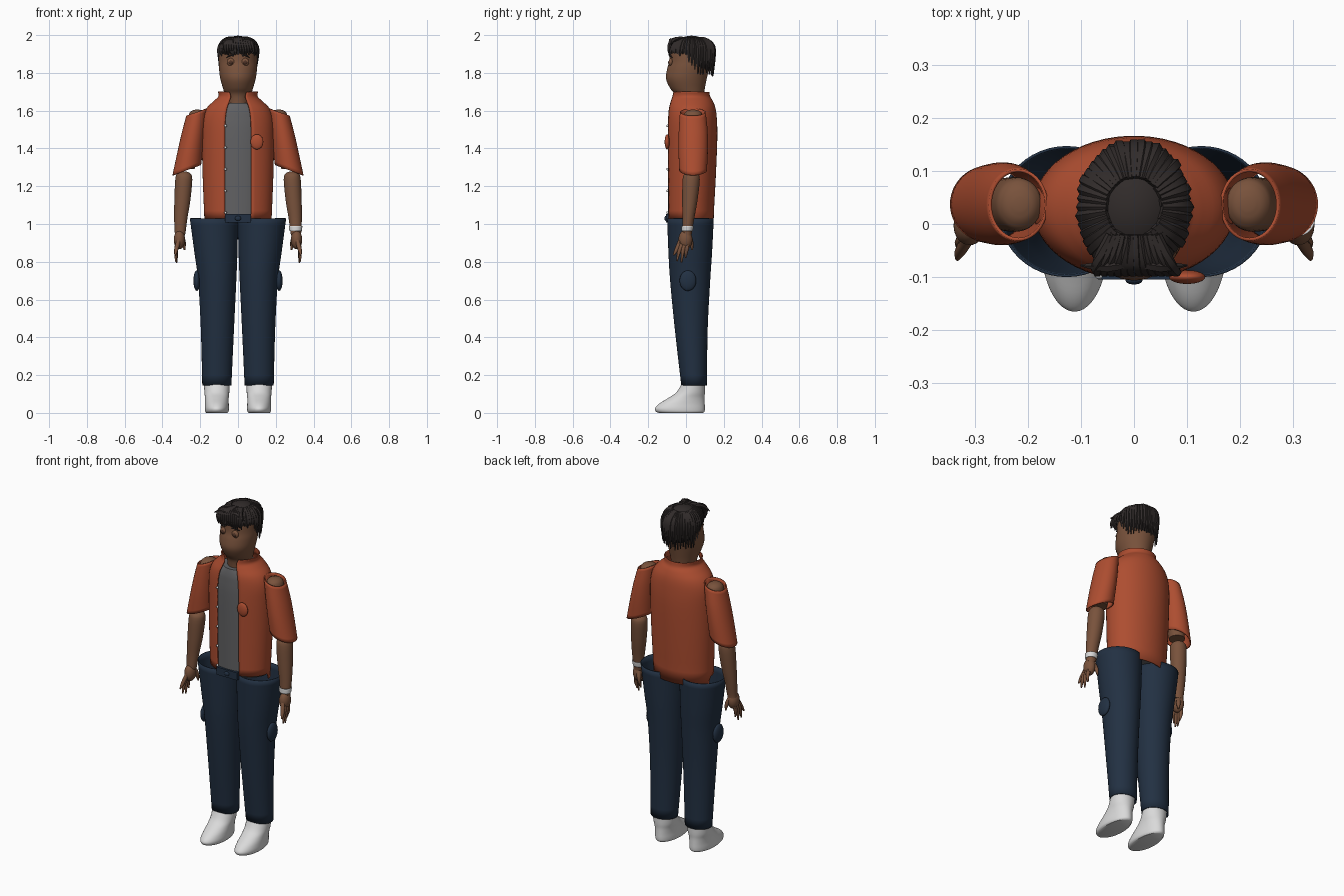
import bpy, bmesh, math, random
from mathutils import Vector

cube = bpy.data.objects.get("Cube")
if cube:
    bpy.data.objects.remove(cube, do_unlink=True)
random.seed(4)


def material(name, r, g, b):
    m = bpy.data.materials.new(name)
    m.use_nodes = True
    m.diffuse_color = (r, g, b, 1)
    m.node_tree.nodes["Principled BSDF"].inputs["Base Color"].default_value = (r, g, b, 1)
    return m


SKIN = material("brown skin", .19, .085, .045)
EYE = material("dark brown", .07, .03, .018)
HAIR = material("black hair", .03, .024, .023)
RUST = material("rust orange", .42, .075, .03)
DENIM = material("navy denim", .016, .03, .055)
GREY = material("grey cotton", .12, .12, .125)
WHITE = material("white", .7, .7, .7)


def finish(bm, name, mat, thick=0):
    bmesh.ops.recalc_face_normals(bm, faces=bm.faces)
    me = bpy.data.meshes.new(name)
    bm.to_mesh(me)
    bm.free()
    me.materials.append(mat)
    ob = bpy.data.objects.new(name, me)
    bpy.context.collection.objects.link(ob)
    bpy.ops.object.select_all(action='DESELECT')
    bpy.context.view_layer.objects.active = ob
    ob.select_set(True)
    bpy.ops.object.shade_smooth_by_angle(angle=math.radians(45))
    if thick:
        mod = ob.modifiers.new("thickness", 'SOLIDIFY')
        mod.thickness = thick
        mod.offset = -1
    return ob


def spline(rows, n=4):
    """Catmull-Rom interpolation of rows of numbers."""
    out = []
    for i in range(len(rows) - 1):
        a, b, c, d = (rows[max(i - 1, 0)], rows[i], rows[i + 1], rows[min(i + 2, len(rows) - 1)])
        for k in range(n):
            t = k / n
            out.append([.5 * (2 * q + (r - p) * t + (2 * p - 5 * q + 4 * r - s) * t * t
                              + (3 * q - p - 3 * r + s) * t ** 3) for p, q, r, s in zip(a, b, c, d)])
    return out + [list(rows[-1])]


def skin_rings(bm, rings, closed=True, caps=True):
    vs = [[bm.verts.new(p) for p in ring] for ring in rings]
    n = len(vs[0])
    for a, b in zip(vs, vs[1:]):
        for i in range(n if closed else n - 1):
            j = (i + 1) % n
            bm.faces.new((a[i], a[j], b[j], b[i]))
    if caps:
        bm.faces.new(vs[0])
        bm.faces.new(vs[-1])


def loft(name, mat, rows, side=1, slope=0, caps=True, thick=0, n=4, gap=False, drop=0):
    """Rows are z, centre x, x radius, front y, back y and, for an open front, half the gap."""
    bm = bmesh.new()
    rings = []
    for z, cx, rx, y0, y1, *g in spline(rows, n):
        a0 = math.asin(g[0] / rx) if gap else 0
        count = 48
        ring = []
        for i in range(count):
            a = a0 + (math.tau - 2 * a0) * i / (count - 1 if gap else count)
            dx, dy = rx * math.sin(a), -math.cos(a)
            y = (y0 + y1) / 2 + dy * (y1 - y0) / 2
            low = drop if z < rows[0][0] + .001 and dy > 0 else 0
            ring.append((side * (cx + dx), y, z + slope * dx - low))
        rings.append(ring)
    skin_rings(bm, rings, not gap, caps)
    return finish(bm, name, mat, thick)


def add_tube(bm, rows, sides=8):
    """Rows are x, y, z and radius along a path."""
    rows = spline(rows, 3)
    rings = []
    for i, r in enumerate(rows):
        p = Vector(r[:3])
        d = Vector(rows[min(i + 1, len(rows) - 1)][:3]) - Vector(rows[max(i - 1, 0)][:3])
        u = d.orthogonal() if abs(d.normalized().z) < .1 else d.cross(Vector((0, 1, 0)))
        u.normalize()
        v = d.normalized().cross(u)
        rings.append([p + r[3] * (math.cos(a) * u + math.sin(a) * v)
                      for a in (math.tau * k / sides for k in range(sides))])
    skin_rings(bm, rings)


def ball(name, mat, centre, radii, keep=None):
    bm = bmesh.new()
    bmesh.ops.create_uvsphere(bm, u_segments=32, v_segments=20, radius=1)
    for v in bm.verts:
        v.co = [c + r * q for c, r, q in zip(centre, radii, v.co)]
    if keep:
        bmesh.ops.delete(bm, geom=[v for v in bm.verts if not keep(v.co)], context='VERTS')
    return finish(bm, name, mat)


# Head and neck
loft("head", SKIN, [(1.55, 0, .06, -.05, .09), (1.65, 0, .063, -.055, .09), (1.69, 0, .071, -.063, .095),
                    (1.72, 0, .08, -.085, .1), (1.77, 0, .094, -.106, .11), (1.82, 0, .1, -.1, .12),
                    (1.86, 0, .1, -.089, .12), (1.92, 0, .097, -.085, .12), (1.96, 0, .075, -.06, .1),
                    (1.98, 0, .03, -.02, .05)])
for s, side in ((1, "left"), (-1, "right")):
    ball(side + "_eyelid", SKIN, (s * .038, -.08, 1.857), (.021, .012, .021))
    ball(side + "_eye", EYE, (s * .038, -.087, 1.855), (.012, .008, .011))
    bm = bmesh.new()
    add_tube(bm, [(s * .022, -.088, 1.89, .003), (s * .04, -.086, 1.893, .005), (s * .062, -.073, 1.88, .002)])
    finish(bm, side + "_eyebrow", HAIR)

# Hair cap and hanging strands
ball("hair_cap", HAIR, (0, .03, 1.885), (.102, .117, .112),
     lambda p: p.z > (1.91 if p.y < -.01 else max(1.8, 1.89 - p.y * 1.2)))
bm = bmesh.new()
for i in range(44):
    a = math.tau * i / 44
    sx, cy = math.sin(a), -math.cos(a)
    w = max(0, cy + .35) / 1.35
    end = 1.89 - .1 * min(1, w * 2.2) + random.uniform(-.01, .012)
    r = random.uniform(.97, 1.04)
    add_tube(bm, [(x * sx * r, .032 + y * cy * r, z, t) for x, y, z, t in (
        (.05, .055, 1.984, .008), (.08, .093, 1.963, .013),
        (.098, .117, 1.92, .013), (.097, .112, end, .003))], 6)
finish(bm, "hair_strands", HAIR)
bm = bmesh.new()
for i in range(12):
    x = -.075 + .0135 * i
    add_tube(bm, [(x * .6, -.02, 1.985, .008), (x * .9, -.072, 1.972, .012), (x + .006, -.09, 1.935, .01),
                  (x + .012, -.088, 1.9 + random.uniform(-.008, .01), .003)], 6)
for s in (1, -1):
    add_tube(bm, [(0, -.07, 1.965, .008), (s * .05, -.08, 1.972, .012), (s * .1, -.078, 1.95, .002)], 6)
finish(bm, "fringe", HAIR)

# Shirt, jacket and jacket details
loft("shirt", GREY, [(1.02, 0, .165, -.094, .135), (1.45, 0, .175, -.096, .155), (1.57, 0, .165, -.091, .15),
                     (1.61, 0, .14, -.086, .135), (1.64, 0, .09, -.078, .12)])
loft("jacket", RUST, [(1.03, 0, .178, -.102, .146, .07), (1.25, 0, .187, -.104, .158, .07),
                      (1.45, 0, .191, -.106, .166, .07), (1.55, 0, .188, -.104, .164, .068),
                      (1.61, 0, .168, -.099, .157, .06), (1.65, 0, .13, -.088, .143, .047),
                      (1.675, 0, .104, -.08, .128, .04), (1.7, 0, .106, -.077, .124, .047)],
     caps=False, thick=.006, gap=True, drop=.035)
ball("chest_pocket", RUST, (.1, -.1, 1.435), (.034, .013, .04))
for i in range(5):
    ball("jacket_button", WHITE, (-.066, -.098, 1.06 + .115 * i), (.007, .006, .007))

for s, side in ((1, "left"), (-1, "right")):
    # Sleeve
    loft(side + "_sleeve", RUST, [(1.592, .218, .05, -.026, .098), (1.5, .235, .058, -.032, .108),
                                  (1.4, .252, .064, -.034, .11), (1.285, .271, .07, -.03, .105)],
         s, -.4, False, .006)
    # Arm
    loft(side + "_upper_arm", SKIN, [(1.605, .215, .012, .025, .05), (1.595, .216, .034, .0, .075),
                                     (1.56, .22, .045, -.014, .088), (1.4, .25, .045, -.012, .085),
                                     (1.29, .272, .042, -.01, .078)], s)
    loft(side + "_forearm", SKIN, [(1.278, .287, .012, .02, .04), (1.268, .287, .034, -.005, .062),
                                   (1.235, .287, .045, -.018, .073), (1.12, .295, .042, -.02, .06),
                                   (1.03, .303, .035, -.019, .044), (.96, .306, .029, -.02, .032),
                                   (.94, .308, .027, -.02, .03)], s)
    # Hand
    ball(side + "_palm", SKIN, (s * .31, -.003, .917), (.03, .037, .05))
    bm = bmesh.new()
    for k, (ty, tz) in enumerate(((-.066, .835), (-.048, .803), (-.024, .795), (-.002, .82))):
        y = -.028 + .014 * k
        add_tube(bm, [(s * .313, y, .915, .012), (s * .327, (y + ty) / 2 - .003, .865, .011),
                      (s * (.333 - .004 * k), ty, tz, .004)])
    add_tube(bm, [(s * .3, .015, .935, .014), (s * .288, .028, .9, .012), (s * .283, .033, .862, .004)])
    finish(bm, side + "_fingers", SKIN)
    # Trouser leg with a round side pocket
    loft(side + "_trouser_leg", DENIM, [(1.03, .127, .128, -.1, .147), (.85, .117, .114, -.093, .138),
                                        (.7, .11, .101, -.084, .128), (.45, .109, .088, -.06, .115),
                                        (.145, .112, .077, -.025, .11)], s, caps=False, thick=.005)
    ball(side + "_side_pocket", DENIM, (s * .218, .01, .7), (.018, .044, .054))
    # Shoe
    loft(side + "_shoe", WHITE, [(0, .112, .056, -.145, .09), (.008, .112, .062, -.16, .098),
                                 (.025, .112, .064, -.164, .1), (.05, .112, .063, -.14, .099),
                                 (.08, .112, .063, -.092, .098), (.11, .112, .066, -.05, .1),
                                 (.16, .112, .068, -.02, .1)], s)

# Wristband, waistband tab and its stud
loft("wristband", WHITE, [(.963, .305, .033, -.024, .036), (.99, .305, .036, -.024, .041)], caps=False, thick=.004)
bm = bmesh.new()
bmesh.ops.create_cube(bm, size=1)
for v in bm.verts:
    v.co = (v.co.x * .135, v.co.y * .03 - .09, v.co.z * .045 + 1.03)
finish(bm, "waistband_tab", DENIM)
ball("waistband_stud", DENIM, (0, -.106, 1.03), (.016, .008, .013))
